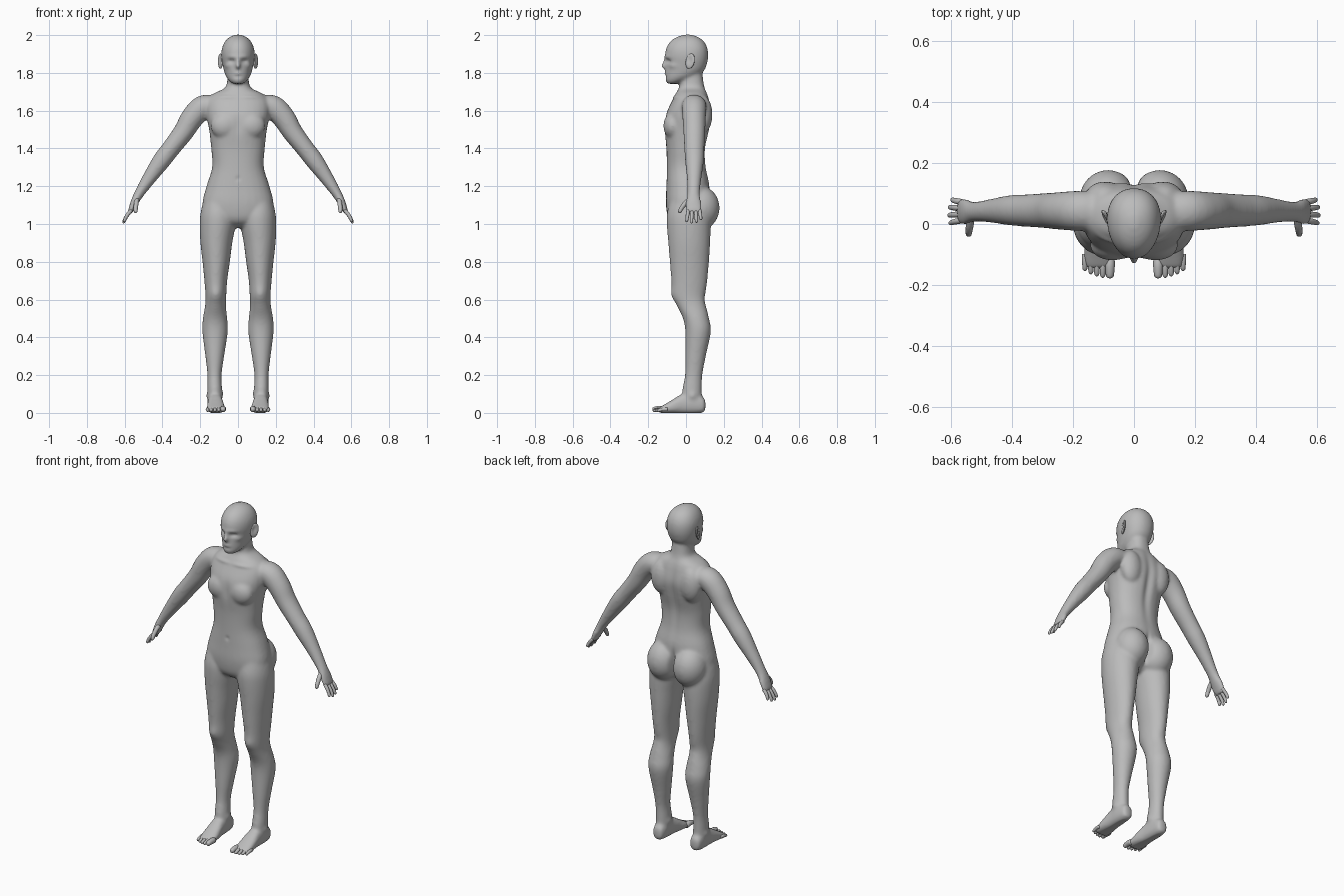
import bpy, bmesh, math
from mathutils import Vector, Matrix

old = bpy.data.objects.get("Cube")
if old:
    bpy.data.objects.remove(old)

X, Y, Z = Vector((1, 0, 0)), Vector((0, 1, 0)), Vector((0, 0, 1))

skin = bpy.data.materials.new("plain grey")
skin.use_nodes = True
grey = (0.5, 0.5, 0.5, 1)
skin.diffuse_color = grey
shader = skin.node_tree.nodes["Principled BSDF"]
shader.inputs["Base Color"].default_value = grey
shader.inputs["Roughness"].default_value = 0.6


def spline(rows, steps):
    """Smoothly resample rows of numbers."""
    p = [Vector(r) for r in rows]
    last = len(p) - 1
    out = []
    for i in range(last):
        a, b, c, d = p[max(i - 1, 0)], p[i], p[i + 1], p[min(i + 2, last)]
        for k in range(steps):
            t = k / steps
            out.append((b * 2 + (c - a) * t + (a * 2 - b * 5 + c * 4 - d) * t**2
                        + (b * 3 - a - c * 3 + d) * t**3) * 0.5)
    return out + [p[last]]


def loft(bm, rows, side, axis=None, flip=1, sides=28, power=2, egg=0, steps=4):
    """Skin rings (x, y, z, radius along side, radius across) into a closed tube."""
    rings = spline(rows, steps)
    mids = [Vector(r[:3]) for r in rings]
    loops = []
    for i, r in enumerate(rings):
        way = axis or (mids[min(i + 1, len(mids) - 1)] - mids[max(i - 1, 0)]).normalized()
        across = way.cross(side).normalized()
        loop = []
        for k in range(sides):
            angle = math.tau * k / sides
            c, s = math.cos(angle), math.sin(angle)
            u = math.copysign(abs(c) ** (2 / power), c) * (1 + egg * s)
            v = math.copysign(abs(s) ** (2 / power), s)
            co = mids[i] + side * u * max(r[3], 0.002) + across * v * max(r[4], 0.002)
            loop.append(bm.verts.new((co.x * flip, co.y, co.z)))
        loops.append(loop)
    for a, b in zip(loops, loops[1:]):
        for k in range(sides):
            n = (k + 1) % sides
            bm.faces.new((a[k], a[n], b[n], b[k]))
    bm.faces.new(loops[0][::-1])
    bm.faces.new(loops[-1])


def ball(bm, center, radii, flip=1, turn=0):
    at = Vector((center[0] * flip, center[1], center[2]))
    matrix = (Matrix.Translation(at) @ Matrix.Rotation(turn * flip, 4, "Z")
              @ Matrix.Diagonal((*radii, 1)))
    bmesh.ops.create_uvsphere(bm, u_segments=24, v_segments=16, radius=1, matrix=matrix)


def finish(bm, name):
    bmesh.ops.recalc_face_normals(bm, faces=bm.faces)
    mesh = bpy.data.meshes.new(name)
    bm.to_mesh(mesh)
    bm.free()
    mesh.materials.append(skin)
    mesh.polygons.foreach_set("use_smooth", [True] * len(mesh.polygons))
    obj = bpy.data.objects.new(name, mesh)
    bpy.context.collection.objects.link(obj)
    return obj


def upright(rows):
    """Turn (z, left, right, front, back) extents into rings."""
    return [((a + b) / 2, (f + k) / 2, z, (b - a) / 2, (k - f) / 2) for z, a, b, f, k in rows]


def centred(rows):
    return upright([(z, -w, w, f, k) for z, w, f, k in rows])


body = bmesh.new()

# Torso and neck
loft(body, centred([
    (.98, .03, -.04, .05), (1.02, .15, -.09, .1), (1.1, .188, -.106, .12), (1.2, .167, -.104, .125),
    (1.3, .137, -.102, .106), (1.4, .142, -.104, .103), (1.5, .153, -.114, .125),
    (1.58, .168, -.106, .137), (1.65, .165, -.075, .125), (1.69, .13, -.055, .113),
    (1.72, .07, -.038, .1), (1.76, .057, -.031, .092), (1.83, .055, -.03, .085)]),
    X, Z, power=2.3)

# Head
loft(body, centred([
    (1.742, .026, -.098, -.05), (1.757, .046, -.108, -.01), (1.78, .063, -.11, .05),
    (1.81, .074, -.109, .095), (1.85, .083, -.106, .112), (1.885, .088, -.112, .118),
    (1.92, .087, -.108, .116), (1.95, .078, -.096, .106), (1.975, .062, -.074, .087),
    (1.992, .04, -.044, .06), (2.003, .012, -.01, .025)]),
    X, Z, egg=.1, power=2.1)
ball(body, (0, -.111, 1.838), (.014, .024, .018))
ball(body, (0, -.104, 1.86), (.011, .017, .032))

for flip in (1, -1):
    # Legs
    loft(body, upright([
        (1.14, .03, .18, -.08, .1), (1.06, .012, .198, -.1, .12), (1, .012, .203, -.102, .13),
        (.9, .03, .199, -.094, .128), (.8, .043, .188, -.086, .122), (.7, .057, .178, -.078, .113),
        (.62, .062, .172, -.073, .104), (.57, .064, .174, -.05, .107), (.5, .057, .186, -.016, .122),
        (.43, .054, .189, -.004, .132), (.3, .073, .173, -.004, .105), (.2, .087, .162, -.006, .087),
        (.12, .084, .162, -.02, .084), (.04, .086, .158, -.02, .085)]), X, Z, flip)
    # Feet
    loft(body, [
        (.122, .103, .04, .018, .025), (.122, .09, .043, .032, .042), (.122, .04, .05, .038, .054),
        (.12, -.02, .048, .04, .052), (.118, -.07, .034, .046, .037),
        (.117, -.115, .021, .048, .023), (.117, -.145, .014, .042, .013)],
        X, Y, flip, power=2.5)
    # Arms and palms
    loft(body, [
        (.1, .04, 1.63, .06, .045), (.18, .043, 1.622, .066, .062), (.24, .043, 1.565, .062, .061),
        (.29, .044, 1.485, .058, .054), (.355, .044, 1.4, .053, .049), (.405, .045, 1.335, .05, .048),
        (.475, .043, 1.235, .038, .036), (.525, .04, 1.158, .033, .026),
        (.548, .04, 1.115, .042, .021), (.566, .042, 1.075, .043, .015),
        (.574, .043, 1.055, .036, .011)], Y, None, flip)
    # Buttocks, chest and shoulder blades
    ball(body, (.085, .078, 1.085), (.095, .1, .115), flip)
    ball(body, (.07, -.07, 1.52), (.075, .05, .07), flip)
    ball(body, (.095, .09, 1.58), (.065, .05, .1), flip)

body = finish(body, "body")
bpy.context.view_layer.objects.active = body
fuse = body.modifiers.new("fuse", "REMESH")
fuse.mode = "VOXEL"
fuse.voxel_size = 0.008
fuse.use_smooth_shade = True
relax = body.modifiers.new("relax", "SMOOTH")
relax.factor = 0.5
relax.iterations = 12
for name in ("fuse", "relax"):
    bpy.ops.object.modifier_apply(modifier=name)

# Soft sculpting: place, reach and push, mirrored
sculpt = [
    ((.034, -.1, 1.862), (.02, .03, .011), (0, .013, 0)),       # eye sockets
    ((.032, -.1, 1.886), (.03, .03, .009), (0, -.004, 0)),      # brows
    ((.055, -.07, 1.838), (.018, .03, .014), (.004, -.003, 0)),  # cheekbones
    ((0, -.11, 1.797), (.02, .02, .008), (0, -.005, 0)),        # lips
    ((0, -.11, 1.781), (.025, .02, .007), (0, .004, 0)),        # below lips
    ((0, .13, 1.48), (.022, .06, .17), (0, -.012, 0)),          # spine
    ((0, .15, 1.08), (.012, .08, .07), (0, -.035, 0)),          # cleft
    ((0, -.115, 1.52), (.02, .04, .06), (0, .006, 0)),          # breastbone
    ((0, -.1, 1.24), (.01, .03, .012), (0, .005, 0)),           # navel
    ((.07, -.06, 1.672), (.06, .04, .01), (0, -.005, .002)),    # collarbones
    ((.118, -.07, .63), (.03, .03, .03), (0, -.005, 0)),        # kneecaps
    ((.118, .1, .6), (.04, .03, .04), (0, -.004, 0)),           # knee hollows
    ((.09, .03, .1), (.02, .025, .02), (-.006, 0, 0)),          # inner ankles
    ((.16, .035, .09), (.02, .025, .02), (.006, 0, 0)),         # outer ankles
]
for vert in body.data.vertices:
    co = vert.co.copy()
    mirror = -1 if co.x < 0 else 1
    for place, reach, push in sculpt:
        gap = sum(((p - q) / r) ** 2 for p, q, r in zip((abs(co.x), co.y, co.z), place, reach))
        if gap < 9:
            vert.co += Vector((push[0] * mirror, push[1], push[2])) * math.exp(-gap)
    vert.co.z = max(vert.co.z, 0)


def digit(bm, start, end, size, side, bend):
    """A tapering finger or toe with a rounded tip."""
    a, b = Vector(start), Vector(end)
    rows = []
    for t, r in ((0, 1), (.3, 1.05), (.6, .95), (.85, .85), (.95, .6), (1, .15)):
        rows.append((*(a.lerp(b, t) + Vector(bend) * math.sin(math.pi * t)), size * r, size * r))
    loft(bm, rows, side, sides=12, steps=3)


fingers, thumbs, toes, ears = (bmesh.new() for _ in range(4))

# Fingers, from index to little
for i, reach in enumerate((.9, 1, .95, .75)):
    y = .012 + i * .02
    start = Vector((.563, y, 1.075))
    tip = start + Vector((.045, (i - 1.5) * .007, -.072)) * reach
    digit(fingers, start, tip, .0095, Y, (.006, 0, 0))
digit(thumbs, (.535, .018, 1.13), (.542, -.036, 1.058), .012, X, (.002, -.008, 0))

# Toes, from big to little
for i in range(5):
    x = .083 + i * .0195 - (.004 if i == 0 else 0)
    size = .0155 if i == 0 else .0105 - i * .0003
    digit(toes, (x, -.115 + i * .004, .019), (x, -.178 + i * i * .0015, size),
          size, X, (0, 0, .004))

# Ears with a hollow in the outer side
ball(ears, (.093, .022, 1.862), (.009, .026, .04), turn=-.45)
for vert in ears.verts:
    y, z = (vert.co.y - .018) / .013, (vert.co.z - 1.868) / .022
    if vert.co.x > .09:
        vert.co.x -= .009 * math.exp(-y * y - z * z)
    vert.co.y += (vert.co.z - 1.862) * .15

for part, name in ((fingers, "fingers"), (thumbs, "thumbs"), (toes, "toes"), (ears, "ears")):
    obj = finish(part, name)
    obj.modifiers.new("mirror", "MIRROR").use_mirror_merge = False
